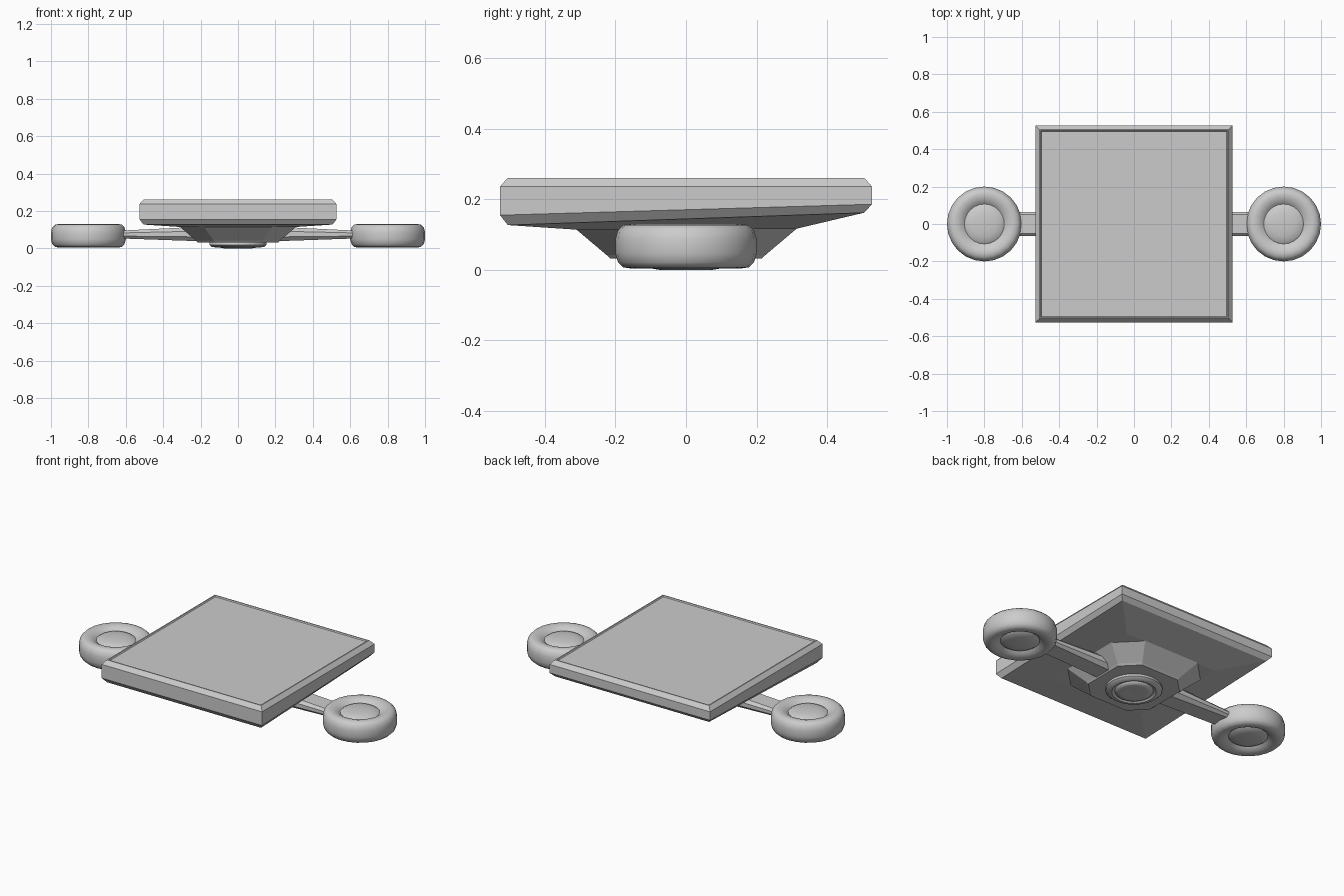
import bpy, bmesh, math

if "Cube" in bpy.data.objects:
    bpy.data.objects.remove(bpy.data.objects["Cube"])


def loft(name, rings):
    """Bridge a stack of equal-length point loops and cap both ends."""
    bm = bmesh.new()
    loops = [[bm.verts.new(p) for p in r] for r in rings]
    n = len(loops[0])
    for a, b in zip(loops, loops[1:]):
        for i in range(n):
            j = (i + 1) % n
            bm.faces.new((a[i], a[j], b[j], b[i]))
    bm.faces.new(loops[0][::-1])
    bm.faces.new(loops[-1])
    bmesh.ops.recalc_face_normals(bm, faces=bm.faces)
    me = bpy.data.meshes.new(name)
    bm.to_mesh(me)
    bm.free()
    ob = bpy.data.objects.new(name, me)
    bpy.context.collection.objects.link(ob)
    return ob


def lathe(name, profile, x, sides=24):
    """Revolve an (r, z) profile about a vertical axis at x, smooth shaded."""
    ob = loft(name, [[(x + r * math.cos(2 * math.pi * i / sides),
                       r * math.sin(2 * math.pi * i / sides), z)
                      for i in range(sides)] for r, z in profile])
    bpy.ops.object.select_all(action='DESELECT')
    ob.select_set(True)
    bpy.context.view_layer.objects.active = ob
    bpy.ops.object.shade_smooth_by_angle(angle=math.radians(50))
    return ob


def square(h, z_front, z_back=None):
    z_back = z_front if z_back is None else z_back
    return [(-h, -h, z_front), (h, -h, z_front), (h, h, z_back), (-h, h, z_back)]


def octagon(h, c, z):
    k = h - c
    return [(h, -k, z), (h, k, z), (k, h, z), (-k, h, z),
            (-h, k, z), (-h, -k, z), (-k, -h, z), (k, -h, z)]


# square platform: underside tilts up to the back, shallow lip on top
loft("platform", [square(0.31, 0.114, 0.116), square(0.505, 0.127, 0.162),
                  square(0.527, 0.155, 0.186), square(0.527, 0.236),
                  square(0.506, 0.26), square(0.499, 0.26), square(0.495, 0.254)])

# chamfered pedestal below the platform
loft("pedestal", [octagon(0.215, 0.09, 0.032), octagon(0.225, 0.095, 0.042),
                  octagon(0.315, 0.13, 0.118), octagon(0.3, 0.12, 0.14)])

# ringed foot under the pedestal
lathe("foot", [(0.04, 0.003), (0.075, 0.0), (0.098, 0.004), (0.104, 0.014),
               (0.112, 0.014), (0.12, 0.005), (0.14, 0.008), (0.153, 0.018),
               (0.153, 0.03), (0.14, 0.045)], 0)


# tapered side arms with chamfered section
def arm_section(x, w, z0, z1):
    c = (z1 - z0) * 0.3
    return [(x, -w, z0 + c), (x, -w + c, z0), (x, w - c, z0), (x, w, z0 + c),
            (x, w, z1 - c), (x, w - c, z1), (x, -w + c, z1), (x, -w, z1 - c)]


for side, s in (("left", -1), ("right", 1)):
    loft(side + "_arm", [arm_section(s * 0.15, 0.075, 0.036, 0.118),
                         arm_section(s * 0.66, 0.062, 0.054, 0.093)])
    # rounded ring, dipping toward the hub on both faces
    half = [(0.095, 0.03), (0.112, 0.045), (0.13, 0.057), (0.155, 0.063),
            (0.178, 0.060), (0.193, 0.045), (0.2, 0.02)]
    zc = 0.067
    lathe(side + "_ring", [(r, zc - z) for r, z in half] +
          [(r, zc + z) for r, z in half[::-1]], s * 0.8)
    # domed hub
    dome = [(0.03, 0.058), (0.065, 0.055), (0.095, 0.048), (0.107, 0.04)]
    lathe(side + "_hub", [(r, zc - z) for r, z in dome] +
          [(r, zc + z) for r, z in dome[::-1]], s * 0.8)
